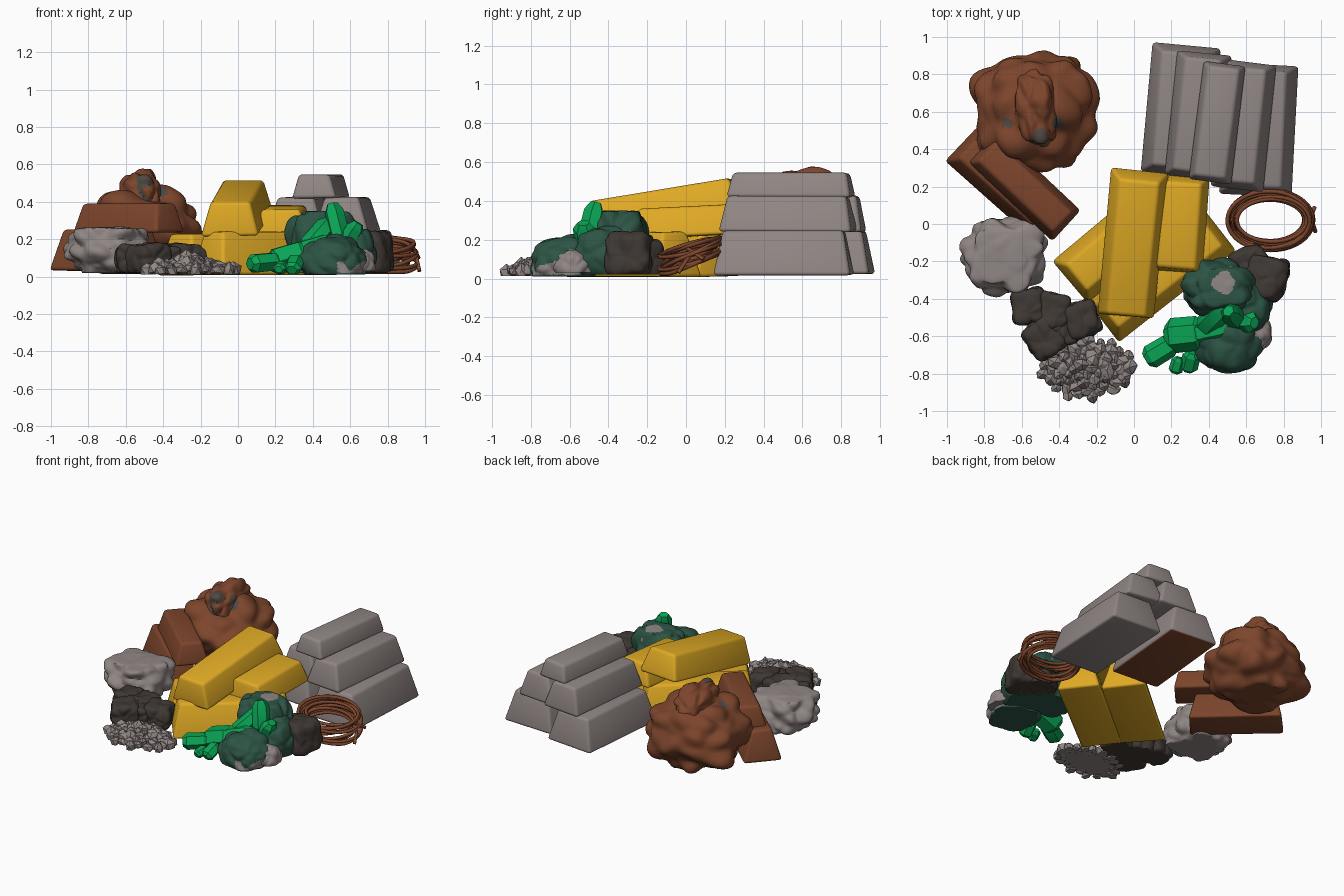
import bpy, bmesh, math, random
from mathutils import Vector, Matrix, noise

random.seed(7)
cube = bpy.data.objects.get("Cube")
if cube:
    bpy.data.objects.remove(cube, do_unlink=True)


def material(name, rgb, rough=0.6):
    m = bpy.data.materials.new(name)
    m.use_nodes = True
    m.diffuse_color = (*rgb, 1)
    bsdf = m.node_tree.nodes["Principled BSDF"]
    bsdf.inputs["Base Color"].default_value = (*rgb, 1)
    bsdf.inputs["Roughness"].default_value = rough
    return m


GOLD = material("gold", (0.74, 0.4, 0.018))
SILVER = material("silver grey", (0.28, 0.24, 0.23))
COPPER = material("copper brown", (0.205, 0.06, 0.025))
WIRE = material("wire copper", (0.21, 0.062, 0.026))
COAL = material("coal", (0.05, 0.04, 0.034))
FLECK = material("dark fleck", (0.08, 0.066, 0.055))
EMERALD = material("emerald", (0.003, 0.37, 0.09))
MOSS = material("deep green stone", (0.026, 0.09, 0.06))


def finish(name, bm, mats, loc=(0, 0, 0), rot=(0, 0, 0), angle=40):
    """Turn a bmesh into a placed, shaded object."""
    bmesh.ops.recalc_face_normals(bm, faces=bm.faces)
    me = bpy.data.meshes.new(name)
    bm.to_mesh(me)
    bm.free()
    for m in mats:
        me.materials.append(m)
    ob = bpy.data.objects.new(name, me)
    ob.location, ob.rotation_euler = loc, rot
    bpy.context.scene.collection.objects.link(ob)
    bpy.ops.object.select_all(action='DESELECT')
    ob.select_set(True)
    bpy.context.view_layer.objects.active = ob
    bpy.ops.object.shade_smooth_by_angle(angle=math.radians(angle))


def jitter(s):
    return Vector([random.uniform(-s, s) for _ in range(3)])


def ingot(name, mats, loc, size, heading, tilt=0):
    """Tapered bar with rounded edges, long axis along heading."""
    length, width, height = size
    bm = bmesh.new()
    bmesh.ops.create_cube(bm, size=1)
    inset = height * 0.28
    for v in bm.verts:
        cut = inset if v.co.z > 0 else 0
        v.co = Vector((math.copysign(length / 2 - cut * 0.7, v.co.x),
                       math.copysign(width / 2 - cut, v.co.y),
                       height if v.co.z > 0 else 0))
        v.co += jitter(0.004)
    bmesh.ops.bevel(bm, geom=bm.edges[:], offset=0.02, segments=3,
                    profile=0.5, affect='EDGES')
    if len(mats) > 1:
        bm.normal_update()
        for f in bm.faces:
            f.material_index = int(f.normal.z < -0.9)
    finish(name, bm, mats, loc, (0, math.radians(-tilt), math.radians(heading)))


def rock(name, mats, loc, radii, freq=1.4, amp=0.25, floor=0.02, top=9, seed=0,
         boxy=2, heading=0, blur=2, rule=None):
    """Chunky boulder: higher boxy means squarer; cut flat below and above."""
    bm = bmesh.new()
    bmesh.ops.create_icosphere(bm, subdivisions=5, radius=1)
    shift = Vector((seed * 3.7, seed * 1.3, seed * 2.1))
    turn = Matrix.Rotation(math.radians(heading), 3, 'Z')
    for v in bm.verts:
        d = noise.voronoi(v.co * freq + shift)[0]
        groove = min(1, (d[1] - d[0]) * 2.5)
        r = 1 + amp * (0.4 * groove - 0.25 + 0.5 * noise.noise(v.co * freq + shift))
        r /= sum(abs(c) ** boxy for c in v.co) ** (1 / boxy)
        v.co = turn @ Vector([c * r * s for c, s in zip(v.co, radii)]) + Vector(loc)
    for _ in range(blur):
        bmesh.ops.smooth_vert(bm, verts=bm.verts, factor=0.5,
                              use_axis_x=True, use_axis_y=True, use_axis_z=True)
    for v in bm.verts:
        v.co.z = min(max(v.co.z, floor), top + 0.2 * (v.co.z - top))
    if rule:
        for f in bm.faces:
            f.material_index = int(rule(f.calc_center_median()))
    finish(name, bm, mats)


def pebble(bm, loc, radius):
    """Small angular stone added to a shared mesh."""
    stretch = Vector([random.uniform(0.75, 1.2) for _ in range(3)])
    for v in bmesh.ops.create_icosphere(bm, subdivisions=1, radius=radius)["verts"]:
        v.co = (v.co + jitter(radius * 0.15)) * 1.0
        v.co = Vector([c * s for c, s in zip(v.co, stretch)]) + Vector(loc)
        v.co.z = max(v.co.z, 0.012)


def crystal(name, loc, length, radius, direction):
    """Six sided gem with narrowed ends."""
    bm = bmesh.new()
    rings = []
    for z, r in ((-0.5, 0.6), (-0.34, 1), (0.3, 0.97), (0.5, 0.55)):
        rings.append([bm.verts.new((radius * r * math.cos(i * math.pi / 3),
                                    radius * r * math.sin(i * math.pi / 3) * 0.85,
                                    z * length)) for i in range(6)])
    for a, b in zip(rings, rings[1:]):
        for i in range(6):
            bm.faces.new((a[i], a[(i + 1) % 6], b[(i + 1) % 6], b[i]))
    bm.faces.new(rings[0][::-1])
    bm.faces.new(rings[-1])
    rot = Vector(direction).to_track_quat('Z', 'Y').to_euler()
    finish(name, bm, [EMERALD], loc, rot, 30)


# Gold bars: two below, two leaning across them
ingot("gold_bar_bottom_right", [GOLD], (-0.05, -0.07, 0.01), (0.76, 0.31, 0.22), 40)
ingot("gold_bar_bottom_left", [GOLD], (0.145, -0.275, 0.01), (0.8, 0.29, 0.23), 38)
ingot("gold_bar_middle", [GOLD], (0.245, 0.0, 0.215), (0.52, 0.29, 0.155), 86, 3)
ingot("gold_bar_top", [GOLD], (-0.005, -0.1, 0.28), (0.8, 0.315, 0.18), 84.5, 9.5)

# Silver bars stacked in a pyramid
ingot("silver_bar_bottom_right", [SILVER, COPPER], (0.25, 0.61, 0.02), (0.7, 0.38, 0.225), 85)
ingot("silver_bar_bottom_left", [SILVER], (0.665, 0.505, 0.02), (0.71, 0.4, 0.23), 87)
ingot("silver_bar_middle_right", [SILVER], (0.34, 0.58, 0.24), (0.68, 0.3, 0.185), 84)
ingot("silver_bar_middle_left", [SILVER], (0.585, 0.525, 0.24), (0.69, 0.29, 0.185), 84)
ingot("silver_bar_top", [SILVER], (0.445, 0.54, 0.42), (0.64, 0.235, 0.125), 83)

# Copper bars
ingot("copper_bar_bottom", [COPPER], (-0.695, 0.225, 0.03), (0.62, 0.26, 0.22), -42)
ingot("copper_bar_top", [COPPER], (-0.583, 0.2, 0.235), (0.62, 0.23, 0.155), -43)

# Copper ore: broad body, raised crown and dark flecks
FLECKS = [(Vector(p), r) for p, r in (((-0.68, 0.54), 0.028), ((-0.5, 0.465), 0.045),
                                      ((-0.41, 0.54), 0.028))]


def is_fleck(c):
    return c.z > 0.3 and any((c.xy - p).length < r for p, r in FLECKS)


rock("copper_ore", [COPPER, FLECK], (-0.525, 0.61, 0.22), (0.33, 0.315, 0.25), 1.7, 0.4,
     0.015, seed=2, boxy=2.3, blur=3, rule=is_fleck)
rock("copper_ore_crown", [COPPER, FLECK], (-0.52, 0.61, 0.42), (0.115, 0.2, 0.15), 1.6, 0.35,
     seed=4, boxy=2.5, heading=5, rule=is_fleck)

# Silver ore
rock("silver_ore", [SILVER], (-0.69, -0.165, 0.14), (0.22, 0.205, 0.165), 1.8, 0.4,
     top=0.255, seed=5, boxy=2.5)

# Coal lumps and dark stones
for i, (x, y, s, a) in enumerate(((-0.565, -0.44, 0.088, 5), (-0.43, -0.47, 0.09, -8),
                                  (-0.28, -0.51, 0.09, 20), (-0.48, -0.61, 0.095, 35),
                                  (-0.39, -0.56, 0.08, 10))):
    rock(f"coal_lump_{i + 1}", [COAL], (x, y, 0.09), (s, s * 1.1, s * 0.95), 1.2, 0.25,
         seed=i + 11, boxy=5, heading=a, blur=1)
rock("dark_stone_large", [COAL], (0.7, -0.29, 0.125), (0.115, 0.12, 0.115), 1.2, 0.25,
     seed=21, boxy=5, heading=-15, blur=1)
rock("dark_stone_small", [COAL], (0.62, -0.21, 0.1), (0.1, 0.09, 0.1), 1.2, 0.25,
     seed=22, boxy=5, heading=25, blur=1)

# Gravel heap, higher in the middle
rock("gravel_mound", [SILVER], (-0.25, -0.765, 0.025), (0.2, 0.13, 0.06), 2, 0.2, seed=9)
bm = bmesh.new()
for i in range(64):
    t, a = math.sqrt((i + 0.5) / 64), i * 2.4
    pebble(bm, (-0.255 + 0.245 * t * math.cos(a), -0.77 + 0.16 * t * math.sin(a),
                0.028 + 0.075 * (1 - t)), random.uniform(0.03, 0.046))
finish("gravel_heap", bm, [SILVER], angle=30)


# Green gem-bearing stone with bare grey patches
def patch(x, y, size):
    centre = Vector((x, y))
    return lambda c: c.z > 0.2 and (c.xy - centre).length < size * (1 + 0.7 * noise.noise(c * 14))


rock("green_stone_back", [MOSS, SILVER], (0.45, -0.34, 0.17), (0.19, 0.145, 0.21), 1.5, 0.3,
     top=0.345, seed=3, boxy=2.7, blur=1, rule=patch(0.49, -0.3, 0.065))
rock("green_stone_side", [MOSS, SILVER], (0.59, -0.42, 0.12), (0.145, 0.17, 0.15), seed=8,
     boxy=2.5, blur=1)
rock("green_stone_front", [MOSS, SILVER], (0.51, -0.63, 0.08), (0.175, 0.175, 0.14), floor=0.01,
     seed=4, boxy=2.3, blur=1,
     rule=lambda c: c.x > 0.53 and 0.02 < c.z < 0.075 + 0.06 * noise.noise(c * 14))
rock("grey_stone_front", [SILVER], (0.64, -0.58, 0.06), (0.105, 0.105, 0.095), floor=0.03, seed=6)

# Emerald crystals
for i, gem in enumerate((
        ((0.14, -0.68, 0.075), 0.18, 0.065, (1, 0.6, 0.1)),
        ((0.275, -0.59, 0.1), 0.22, 0.095, (1, 0.1, 0.3)),
        ((0.23, -0.755, 0.05), 0.09, 0.038, (0.3, 1, 0.3)),
        ((0.3, -0.735, 0.065), 0.12, 0.05, (0.2, 0.8, 0.5)),
        ((0.43, -0.5, 0.22), 0.25, 0.065, (0.6, 0.6, 0.7)),
        ((0.41, -0.57, 0.16), 0.2, 0.065, (1, 0.2, 0.3)),
        ((0.53, -0.49, 0.285), 0.22, 0.06, (-0.25, 0.25, 1)),
        ((0.6, -0.52, 0.215), 0.17, 0.06, (0.5, -0.1, 0.8)))):
    crystal(f"emerald_crystal_{i + 1}", *gem)

# Coil of wire, leaning up towards the back, with loose ends
curve = bpy.data.curves.new("wire_coil", 'CURVE')
curve.dimensions = '3D'
curve.bevel_depth, curve.bevel_resolution = 0.011, 2
path = [Vector((0.97, -0.04, 0.03))]
turns, steps = 12, 40
for i in range(turns * steps):
    a = i * math.tau / steps
    k = i / steps
    grow = 0.018 * math.sin(k * 2.3 + 1) + 0.01 * math.sin(a * 0.37)
    y = (0.135 + grow) * math.sin(a)
    z = 0.12 + 0.33 * y + 0.052 * math.sin(k * 1.7) + 0.01 * math.sin(a * 1.3)
    path.append(Vector((0.73 + (0.205 + grow) * math.cos(a), 0.02 + y, max(z, 0.025))))
path.append(Vector((0.965, 0.09, 0.1)))
spline = curve.splines.new('POLY')
spline.points.add(len(path) - 1)
for p, co in zip(spline.points, path):
    p.co = (*co, 1)
curve.use_fill_caps = True
curve.materials.append(WIRE)
coil = bpy.data.objects.new("wire_coil", curve)
bpy.context.scene.collection.objects.link(coil)
bpy.ops.object.select_all(action='DESELECT')
coil.select_set(True)
bpy.context.view_layer.objects.active = coil
bpy.ops.object.convert(target='MESH')
bpy.ops.object.shade_smooth_by_angle(angle=math.radians(60))
